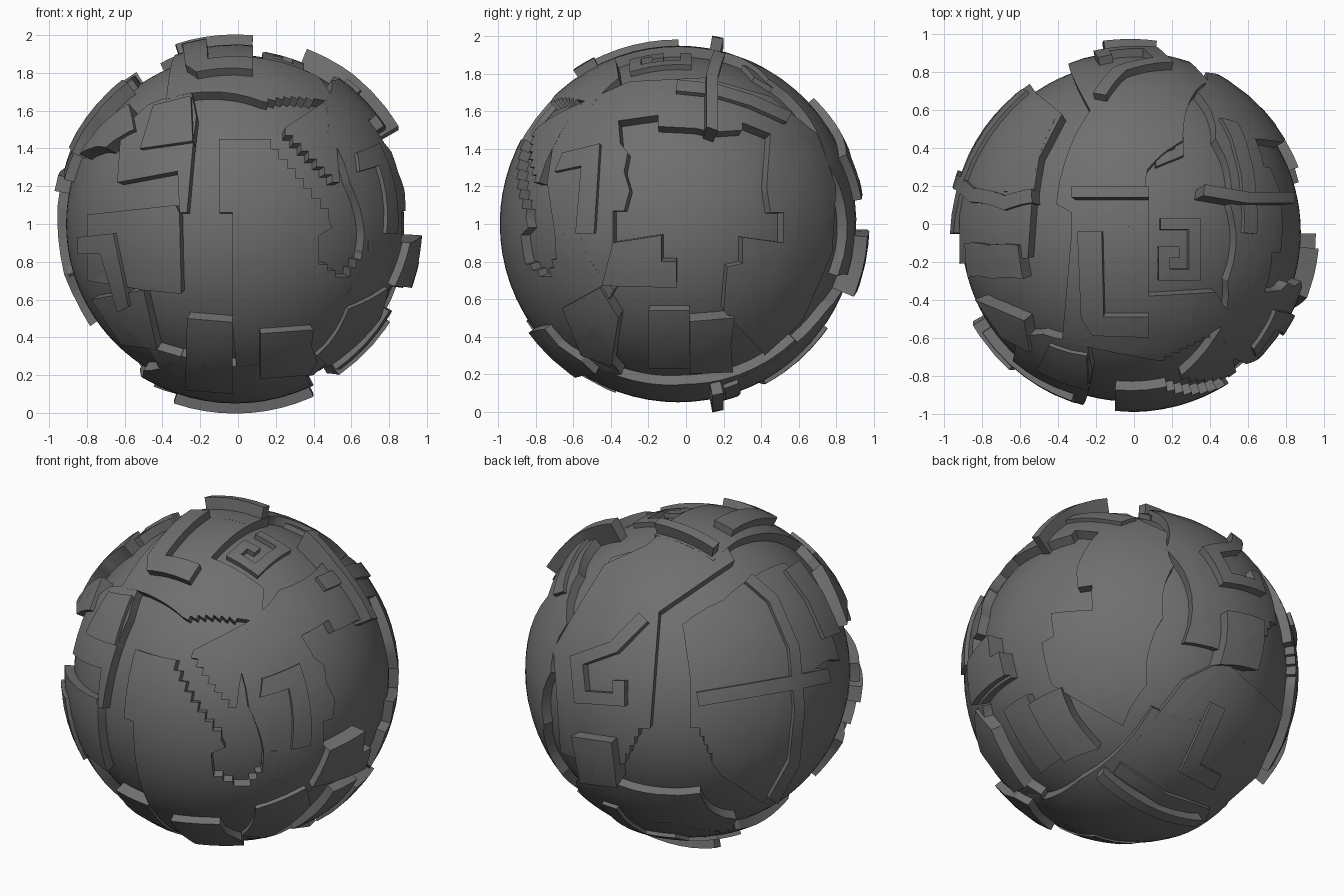
import bpy, bmesh
from math import radians, sin, cos, sqrt, ceil, floor
from mathutils import Vector

cube = bpy.data.objects.get("Cube")
if cube:
    bpy.data.objects.remove(cube, do_unlink=True)

CENTRE = Vector((-0.015, -0.042, 1.0))
BASE, LOW, MID, HIGH, TOP, BAR = 0.895, 0.925, 0.95, 0.972, 0.995, 1.02
CELL = 0.08

stone = bpy.data.materials.new("dark_grey_stone")
stone.use_nodes = True
stone.diffuse_color = (0.16, 0.16, 0.16, 1)
stone.node_tree.nodes["Principled BSDF"].inputs["Base Color"].default_value = stone.diffuse_color


def facing(azimuth, elevation, centred=False):
    """Drawing plane that looks at the ball: right, up, out and origin."""
    a, e = radians(azimuth), radians(elevation)
    ground = Vector((sin(a), -cos(a), 0))
    right = Vector((cos(a), sin(a), 0))
    up = Vector((0, 0, cos(e))) - ground * sin(e)
    origin = (0, 0) if centred else (CENTRE.dot(right), CENTRE.dot(up))
    return right, up, right.cross(up), origin


FRONT, RIGHT, ABOVE, UNDER = facing(0, 0), facing(90, 0), facing(0, 90), facing(0, -90)
BACK_LEFT, BACK_RIGHT = facing(215, 27, True), facing(145, -28, True)


def finish(obj):
    obj.data.materials.append(stone)
    bpy.ops.object.select_all(action='DESELECT')
    obj.select_set(True)
    bpy.context.view_layer.objects.active = obj
    bpy.ops.object.shade_smooth_by_angle(angle=radians(32))


def plate(name, plane, outline, radius=MID):
    """Flat outline in hundredths, wrapped on the ball and raised to a radius."""
    right, up, out, origin = plane
    flat = [Vector((u / 100 - origin[0], v / 100 - origin[1], 0)) for u, v in outline]
    bm = bmesh.new()
    bm.faces.new([bm.verts.new(p) for p in flat])
    bm.normal_update()
    bmesh.ops.triangulate(bm, faces=bm.faces[:], ngon_method='EAR_CLIP')
    # Cut into small cells so that the top can follow the ball
    for axis in (0, 1):
        normal = Vector((axis == 0, axis == 1, 0))
        reach = [p[axis] / CELL for p in flat]
        for i in range(ceil(min(reach)), floor(max(reach)) + 1):
            bmesh.ops.bisect_plane(bm, geom=bm.verts[:] + bm.edges[:] + bm.faces[:], dist=0.0005,
                                   plane_co=normal * i * CELL, plane_no=normal)
    for v in bm.verts:
        depth = sqrt(max(radius ** 2 - v.co.x ** 2 - v.co.y ** 2, 0))
        v.co = (right * v.co.x + up * v.co.y + out * depth).normalized()
    bmesh.ops.remove_doubles(bm, verts=bm.verts[:], dist=0.0005)
    floor_faces = bm.faces[:]
    geom = bmesh.ops.extrude_face_region(bm, geom=floor_faces)["geom"]
    lid = {g for g in geom if isinstance(g, bmesh.types.BMVert)}
    lid_faces = [g for g in geom if isinstance(g, bmesh.types.BMFace)]
    hidden = [f for f in floor_faces if f.is_valid]
    if hidden:
        bmesh.ops.delete(bm, geom=hidden, context='FACES')
    for v in bm.verts:
        v.co *= radius if v in lid else BASE - 0.02
    bmesh.ops.recalc_face_normals(bm, faces=bm.faces[:])
    if sum(f.normal.dot(f.calc_center_median()) for f in lid_faces) < 0:
        bmesh.ops.reverse_faces(bm, faces=bm.faces[:])
    mesh = bpy.data.meshes.new(name)
    bm.to_mesh(mesh)
    bm.free()
    obj = bpy.data.objects.new(name, mesh)
    bpy.context.collection.objects.link(obj)
    obj.location = CENTRE
    finish(obj)


def strip(name, plane, path, width, radius=HIGH):
    """Bar of even width that follows a path, with mitred corners."""
    pts = [Vector(p) for p in path]
    sides = ([], [])
    for i, p in enumerate(pts):
        a = (p - pts[i - 1]).normalized() if i else (pts[1] - p).normalized()
        b = (pts[i + 1] - p).normalized() if i + 1 < len(pts) else a
        n = Vector((-a.y - b.y, a.x + b.x)).normalized()
        n *= width / 2 / max(n.dot(Vector((-a.y, a.x))), 0.5)
        sides[0].append(p + n)
        sides[1].append(p - n)
    plate(name, plane, sides[0] + sides[1][::-1], radius)


def box(name, plane, left, right, low, high, radius=MID):
    plate(name, plane, [(left, low), (right, low), (right, high), (left, high)], radius)


def stairs(start, end, count, level_first=True):
    """Stepped edge between two points."""
    (x, y), (p, q) = start, end
    dx, dy = (p - x) / count, (q - y) / count
    pts = [start]
    for i in range(count):
        pts.append((x + dx * (i + level_first), y + dy * (i + (not level_first))))
        pts.append((x + dx * (i + 1), y + dy * (i + 1)))
    return pts


# Core ball
bpy.ops.mesh.primitive_uv_sphere_add(segments=96, ring_count=48, radius=BASE, location=CENTRE)
core = bpy.context.object
core.name = "core_ball"
finish(core)

# Front panels around the stepped channel
plate("front_panel", FRONT, [(-3, 48), (-3, 106), (-10, 106), (-10, 145)]
      + stairs((13, 145), (48, 103), 8) + [(50, 98), (43, 94)]
      + stairs((43, 82), (56, 72), 3, False) + stairs((56, 72), (69, 90), 4)[1:]
      + [(69, 95), (78, 93), (80, 65), (64, 42), (40, 20), (0, 14)])
plate("front_wedge", FRONT, [(46, 165)] + stairs((25, 151), (54, 122), 7, False) + [(52, 145)])
plate("front_left_panel", FRONT, [(-50, 65), (-30, 63), (-31, 106), (-33, 110), (-80, 105), (-80, 70)])
plate("front_upper_left_panel", FRONT, [(-64, 122), (-32, 128), (-31, 106), (-27, 106),
      (-24, 140), (-22, 157), (-25, 172), (-48, 163), (-62, 150)])
plate("front_upper_left_plate", FRONT, [(-52, 140), (-24, 144), (-25, 168), (-45, 163)], HIGH)
plate("front_left_hook", FRONT, [(-85, 93), (-66, 95), (-58, 56), (-64, 53), (-73, 84), (-85, 84)], HIGH)
plate("front_lower_panel", FRONT, [(-27, 50), (-3, 48), (-3, 10), (-28, 12)], MID + 0.01)
plate("front_lower_left_bar", FRONT, [(-48, 35), (-28, 29), (-28, 20), (-42, 24)])
plate("front_lower_left_panel", FRONT, [(-50, 65), (-42, 30), (-48, 34), (-62, 36), (-78, 60)])
plate("front_lower_plate", FRONT, [(12, 42), (40, 44), (39, 35), (42, 27), (38, 20), (12, 18)], TOP)

# Side at +x, with a wide sunken window
plate("side_front_panel", RIGHT, [(-33, 107), (-39, 107), (-39, 90), (-13, 94), (-13, 80), (-5, 80),
      (-5, 66), (-45, 67), (-68, 60), (-70, 95), (-74, 122), (-70, 148), (-55, 165), (-36, 155),
      (-35, 143), (-31, 138), (-33, 128), (-30, 118)])
plate("side_surround", RIGHT, [(-36, 155), (-15, 158), (-15, 152), (5, 151), (14, 149), (30, 150),
      (30, 154), (45, 148), (43, 120), (45, 106), (52, 106), (52, 90), (30, 93), (30, 79), (22, 77),
      (20, 54), (42, 30), (62, 48), (78, 85), (80, 120), (70, 148), (45, 168), (10, 178),
      (-30, 176), (-55, 165)])
plate("side_hook", RIGHT, [(-70, 128), (-66, 138), (-46, 143), (-49, 95), (-59, 95), (-56, 131)], HIGH)
plate("side_step_plate", RIGHT, [(-39, 90), (-13, 94), (-13, 80), (-5, 80), (-5, 66), (-45, 67)], TOP)
plate("side_lower_front_plate", RIGHT, [(-66, 55), (-46, 66), (-36, 50), (-40, 24), (-56, 30)], HIGH)
box("side_lower_panel", RIGHT, -20, 2, 23, 54)
plate("side_lower_plate", RIGHT, [(2, 48), (26, 50), (24, 36), (25, 21), (2, 20)], HIGH)
strip("side_upper_bar", RIGHT, [(-5, 174), (15, 172), (35, 166), (55, 157)], 6)

# Crown panels, with a sunken strip that holds two spirals
plate("crown_panel", ABOVE, [(-33, 20), (-33, -5), (-38, -62), (-10, -68)]
      + stairs((12, -72), (40, -58), 7) + [(52, -50), (43, -36), (8, -38), (8, 20)])
plate("crown_left_shoulder", ABOVE, [(-38, 58), (-50, 35), (-54, 10), (-56, -18), (-92, -21),
      (-92, 10), (-80, 45), (-55, 72)])
plate("crown_hook", ABOVE, [(-30, -4), (-17, -4), (-16, -49), (8, -49), (8, -60), (-22, -59), (-28, -50)], TOP)
strip("crown_spiral", ABOVE, [(14, 0), (32, 0), (32, -27), (16, -27), (16, -15), (24, -15)], 6, LOW)
strip("crown_back_spiral", ABOVE, [(14, 47), (14, 34), (24, 38), (24, 46)], 5, LOW)
plate("crown_left_corner_plate", ABOVE, [(-84, -40), (-58, -51), (-55, -68), (-70, -60)], HIGH)

# Narrow raised bars that ring the ball
box("ring_bar_top", ABOVE, -33, 8, 14, 20, BAR)
strip("ring_bar_right", ABOVE, [(37, 18), (60, 14), (85, 14)], 6, BAR)
strip("ring_bar_left", BACK_LEFT, [(3, -20), (32, -15), (58, -10), (78, -5)], 8)
box("ring_bar_bottom", UNDER, -34, 40, -20, -14, BAR)

# Back and -x side
plate("back_band", BACK_LEFT, [(-24, -36), (-19, 30), (24, 60), (13, 80), (-8, 85), (-26, 69),
      (-50, 58), (-69, 27), (-79, 10), (-75, -48), (-50, -60)] + stairs((-38, -55), (-28, -36), 4, False))
plate("back_left_panel", BACK_LEFT, [(-1, -36), (-1, 23), (32, 47), (57, 11), (60, -55), (40, -77),
      (16, -62)] + stairs((11, -55), (2, -36), 4, False))
strip("back_left_rib", BACK_LEFT, [(32, 50), (46, 38), (58, 10), (61, -25), (58, -55), (46, -76)], 6)
strip("back_spiral", BACK_LEFT, [(-28, 27), (-45, 10), (-66, 3), (-64, -18), (-42, -20), (-42, -9)], 7, TOP)
plate("back_plate", BACK_LEFT, [(-69, -40), (-46, -44), (-43, -69), (-64, -66)], BAR)
strip("left_upper_bar", BACK_LEFT, [(57, 58), (70, 40), (80, 18)], 10)

# Underside
plate("under_panel", UNDER, [(-36, -60), (0, -68), (35, -58), (40, 0), (36, 40), (20, 62), (-30, 62),
      (-50, 30), (-52, -20)])
plate("under_back_panel", BACK_RIGHT, [(24, -4), (-12, -54), (16, -72), (50, -76), (72, -55), (84, -20), (46, 8)])
strip("under_rib", BACK_RIGHT, [(-12, -56), (16, -72), (44, -79)], 7)
strip("under_hook", BACK_RIGHT, [(44, -18), (30, -54), (47, -61)], 9)
